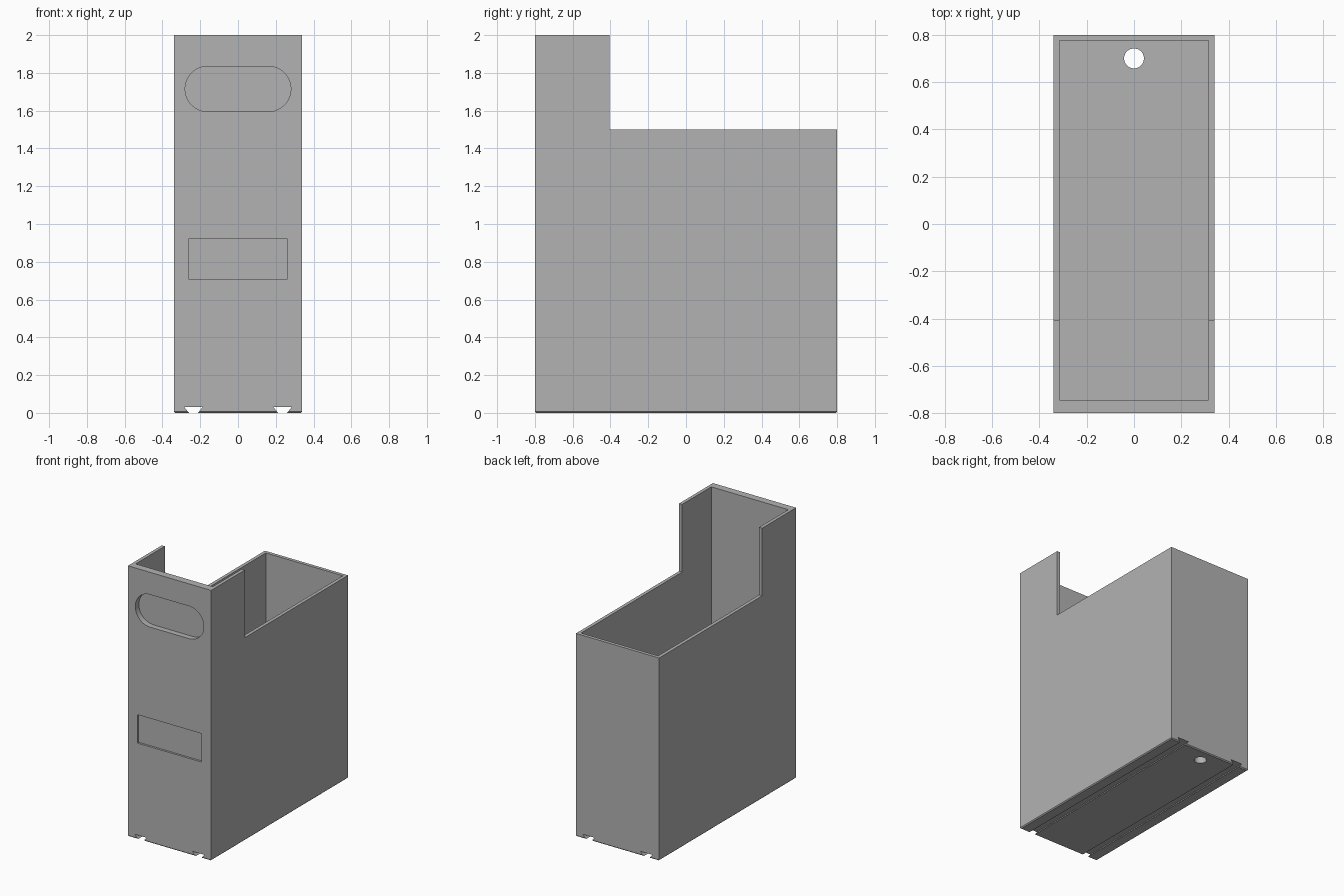
import bpy, bmesh, math
from mathutils import Vector

cube = bpy.data.objects.get("Cube")
if cube:
    bpy.data.objects.remove(cube, do_unlink=True)

# Overall sizes
W, D, H = 0.34, 0.8, 2.0          # half width, half depth, height
LOW, STEP = 1.5, -0.405           # lower rim height, depth of the tall front
SIDE, FRONT, FLOOR = 0.025, 0.055, 0.055

grey = bpy.data.materials.new("grey plastic")
grey.use_nodes = True
grey.diffuse_color = (0.45, 0.45, 0.45, 1)
grey.node_tree.nodes["Principled BSDF"].inputs["Base Color"].default_value = (0.45, 0.45, 0.45, 1)


def prism(name, outline, place, shift):
    """Extrude a 2D outline, placed in space by place(), along shift."""
    bm = bmesh.new()
    face = bm.faces.new([bm.verts.new(place(a, b)) for a, b in outline])
    new = bmesh.ops.extrude_face_region(bm, geom=[face])["geom"]
    moved = [v for v in new if isinstance(v, bmesh.types.BMVert)]
    bmesh.ops.translate(bm, verts=moved, vec=Vector(shift))
    bmesh.ops.recalc_face_normals(bm, faces=bm.faces)
    mesh = bpy.data.meshes.new(name)
    bm.to_mesh(mesh)
    bm.free()
    mesh.materials.append(grey)
    obj = bpy.data.objects.new(name, mesh)
    bpy.context.collection.objects.link(obj)
    return obj


def rect(a0, a1, b0, b1):
    return [(a0, b0), (a1, b0), (a1, b1), (a0, b1)]


def front_pocket(name, outline, depth):
    return prism(name, outline, lambda x, z: (x, -D - 0.1, z), (0, 0.1 + depth, 0))


# Body: stepped side profile with a fine chamfer around the base
profile = [(-D, 0), (D, 0), (D, LOW), (STEP, LOW), (STEP, H), (-D, H)]
body = prism("magazine_holder", profile, lambda y, z: (-W, y, z), (2 * W, 0, 0))
bm = bmesh.new()
bm.from_mesh(body.data)
base = [e for e in bm.edges if all(v.co.z < 0.001 for v in e.verts)]
bmesh.ops.bevel(bm, geom=base, offset=0.007, segments=1, affect='EDGES')
bm.to_mesh(body.data)
bm.free()

# Inner cavity, open at the top
cutters = [prism("cavity", rect(SIDE - W, W - SIDE, FRONT - D, D - SIDE),
                 lambda x, y: (x, y, FLOOR), (0, 0, H))]

# Rounded grip recess and label recess on the front
R, MID, REACH = 0.12, 1.715, 0.16
grip = []
for side, start in ((1, -90), (-1, 90)):
    for i in range(25):
        t = math.radians(start + 180 * i / 24)
        grip.append((side * REACH + R * math.cos(t), MID + R * math.sin(t)))
cutters.append(front_pocket("grip_recess", grip, 0.042))
cutters.append(front_pocket("label_recess", rect(-0.263, 0.263, 0.71, 0.92), 0.015))

# Dovetail grooves along the underside
for side in (-1, 1):
    mid = side * 0.236
    groove = [(mid - 0.016, -0.01), (mid + 0.016, -0.01), (mid + 0.048, 0.03), (mid - 0.048, 0.03)]
    cutters.append(prism("groove", groove, lambda x, z: (x, -D - 0.1, z), (0, 2 * D + 0.2, 0)))

# Round hole through the floor near the back
circle = [(0.042 * math.cos(math.tau * i / 48), 0.7 + 0.042 * math.sin(math.tau * i / 48))
          for i in range(48)]
cutters.append(prism("floor_hole", circle, lambda x, y: (x, y, -0.1), (0, 0, 0.3)))

# Cut everything out of the body
for cutter in cutters:
    cutter.hide_render = True
    mod = body.modifiers.new(cutter.name, 'BOOLEAN')
    mod.operation, mod.solver, mod.object = 'DIFFERENCE', 'EXACT', cutter
bpy.context.view_layer.update()
result = bpy.data.meshes.new_from_object(body.evaluated_get(bpy.context.evaluated_depsgraph_get()))
body.modifiers.clear()
body.data = result
for cutter in cutters:
    bpy.data.objects.remove(cutter, do_unlink=True)

# Smooth only the curved walls
bpy.ops.object.select_all(action='DESELECT')
body.select_set(True)
bpy.context.view_layer.objects.active = body
bpy.ops.object.shade_smooth_by_angle(angle=math.radians(30))
